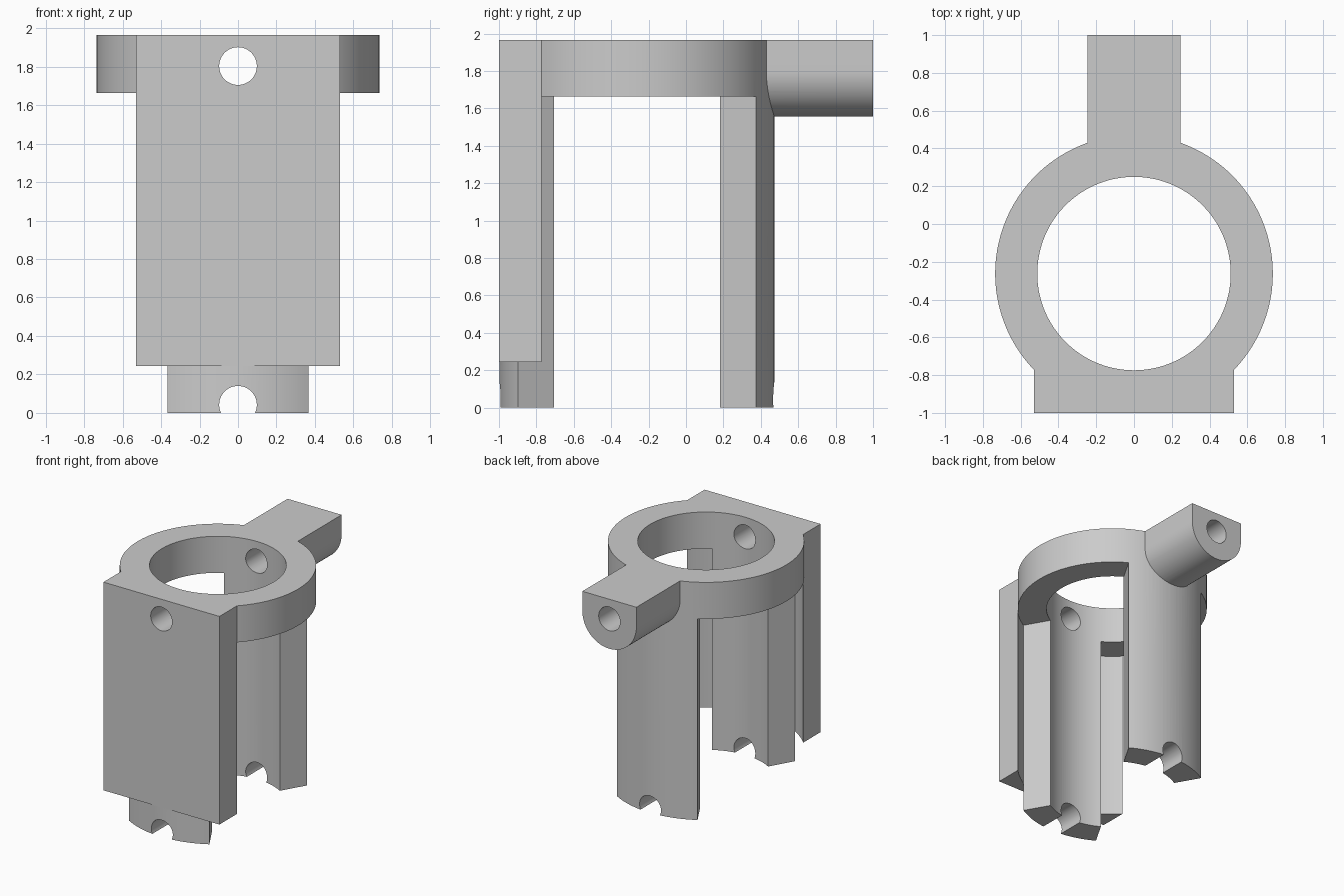
import bpy, bmesh
from math import sin, cos, radians

if "Cube" in bpy.data.objects:
    bpy.data.objects.remove(bpy.data.objects["Cube"], do_unlink=True)

CY = -0.2625                 # collar axis
OUTER, BORE = 0.735, 0.512   # collar radii
TOP, COLLAR_BASE, PLATE_BASE = 1.965, 1.663, 0.245
HOLE_Z, HOLE_R, ARM_R = 1.803, 0.098, 0.247

grey = bpy.data.materials.new("light grey")
grey.use_nodes = True
grey.diffuse_color = (0.6, 0.6, 0.6, 1)
grey.node_tree.nodes["Principled BSDF"].inputs["Base Color"].default_value = (0.6, 0.6, 0.6, 1)


def arc(cx, cy, r, start, end, steps):
    angles = [radians(start + (end - start) * i / steps) for i in range(steps + 1)]
    return [(cx + r * cos(a), cy + r * sin(a)) for a in angles]


def circle(cx, cy, r, steps):
    return arc(cx, cy, r, 0, 360, steps)[:-1]


def prism(name, outline, low, high, along_y=False):
    """Extrude a flat outline along z, or along y for an x-z outline."""
    bm = bmesh.new()
    place = (lambda p, h: (p[0], h, p[1])) if along_y else (lambda p, h: (p[0], p[1], h))
    rings = [[bm.verts.new(place(p, h)) for p in outline] for h in (low, high)]
    for ring in rings:
        bm.faces.new(ring)
    n = len(outline)
    for i in range(n):
        j = (i + 1) % n
        bm.faces.new((rings[0][i], rings[0][j], rings[1][j], rings[1][i]))
    bmesh.ops.recalc_face_normals(bm, faces=bm.faces)
    mesh = bpy.data.meshes.new(name)
    bm.to_mesh(mesh)
    bm.free()
    mesh.materials.append(grey)
    obj = bpy.data.objects.new(name, mesh)
    bpy.context.collection.objects.link(obj)
    return obj


def combine(body, tool, operation):
    bpy.ops.object.select_all(action="DESELECT")
    bpy.context.view_layer.objects.active = body
    body.select_set(True)
    mod = body.modifiers.new("combine", "BOOLEAN")
    mod.operation, mod.solver, mod.object = operation, "EXACT", tool
    bpy.ops.object.modifier_apply(modifier=mod.name)
    bpy.data.objects.remove(tool, do_unlink=True)


# Round sleeve that the collar and both legs are cut from
body = prism("collar_with_legs", circle(0, CY, OUTER, 144), 0, TOP)

# Flat front plate
plate = [(-0.53, -1), (0.53, -1), (0.53, -0.7), (-0.53, -0.7)]
combine(body, prism("front_plate", plate, PLATE_BASE, TOP), "UNION")

# Rear arm with a rounded underside
arm = [(ARM_R, TOP), (-ARM_R, TOP)] + arc(0, HOLE_Z, ARM_R, 180, 360, 48)
combine(body, prism("rear_arm", arm, 0.36, 1, True), "UNION")

# Central bore
combine(body, prism("bore", circle(0, CY, BORE, 144), -0.2, 2.2), "DIFFERENCE")

# Side openings, leaving a 60 degree leg at front and back
for side in (1, -1):
    sector = [(0, CY)] + arc(0, CY, OUTER + 0.001, -60, 60, 48)
    sector = [(side * x, y) for x, y in sector]
    combine(body, prism("side_opening", sector, -0.2, COLLAR_BASE), "DIFFERENCE")

# Pin hole through plate and arm, and notches in the leg ends
for z in (HOLE_Z, 0.042):
    combine(body, prism("pin_hole", circle(0, z, HOLE_R, 48), -1.2, 1.2, True), "DIFFERENCE")

body.select_set(True)
bpy.context.view_layer.objects.active = body
bpy.ops.object.shade_smooth_by_angle(angle=radians(25))
